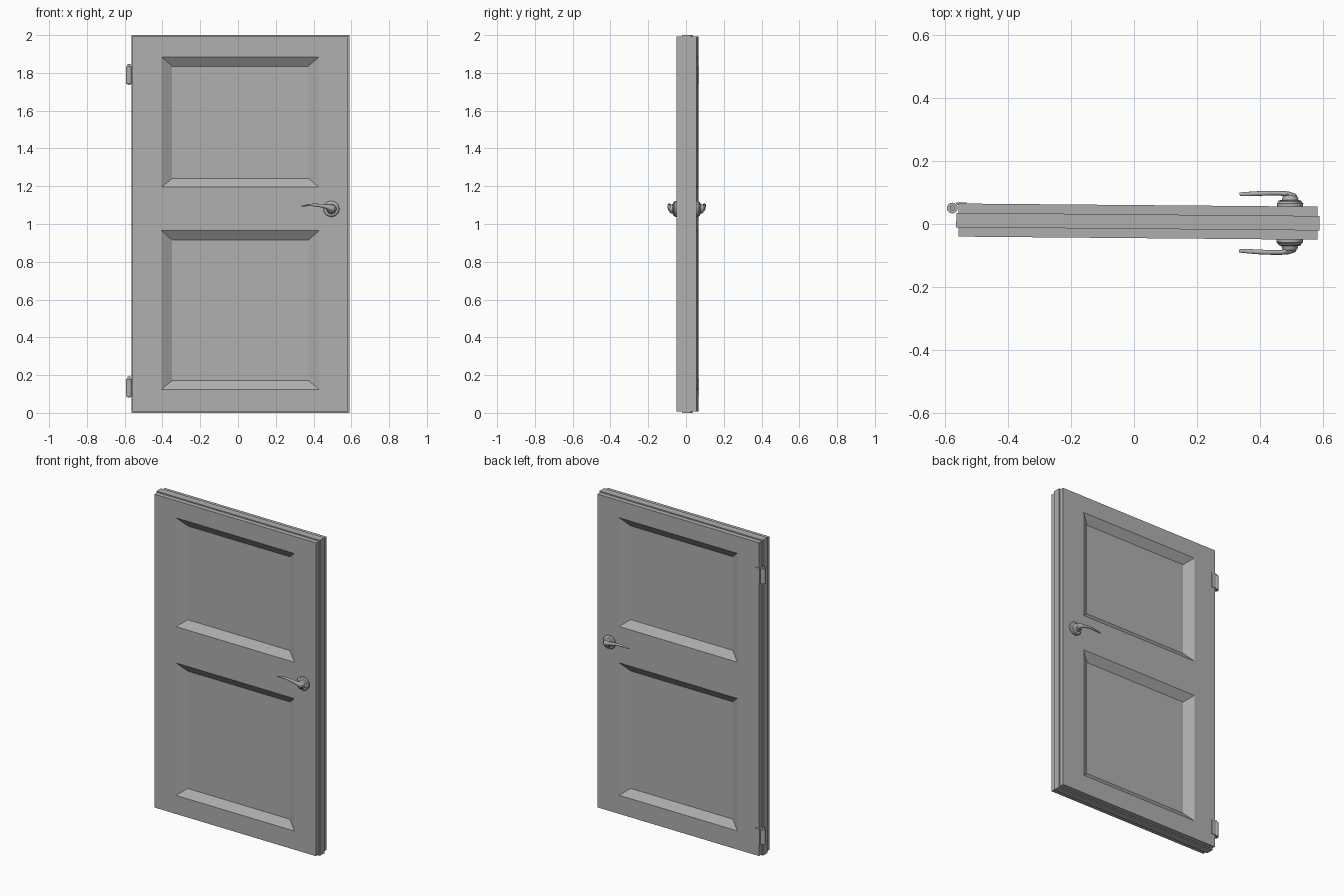
import bpy, bmesh, math
from mathutils import Matrix, Vector

if "Cube" in bpy.data.objects:
    bpy.data.objects.remove(bpy.data.objects["Cube"])

# Whole door sits slightly turned about z
PLACE = Matrix.Translation((0.0125, 0.0075, 0)) @ Matrix.Rotation(math.radians(-0.5), 4, 'Z')

# Mid-grey paint
PAINT = bpy.data.materials.new("grey_paint")
PAINT.diffuse_color = (0.43, 0.43, 0.43, 1)
PAINT.use_nodes = True
PAINT.node_tree.nodes["Principled BSDF"].inputs["Base Color"].default_value = PAINT.diffuse_color


def finish(bm, name, smooth=False):
    bmesh.ops.remove_doubles(bm, verts=bm.verts, dist=1e-5)
    bmesh.ops.recalc_face_normals(bm, faces=bm.faces)
    bm.transform(PLACE)
    me = bpy.data.meshes.new(name)
    bm.to_mesh(me)
    bm.free()
    me.materials.append(PAINT)
    ob = bpy.data.objects.new(name, me)
    bpy.context.collection.objects.link(ob)
    if smooth:
        bpy.context.view_layer.objects.active = ob
        ob.select_set(True)
        bpy.ops.object.shade_smooth_by_angle(angle=math.radians(35))
        ob.select_set(False)
    return ob


def loft(bm, rings):
    loops = [[bm.verts.new(p) for p in r] for r in rings]
    n = len(loops[0])
    for a, b in zip(loops, loops[1:]):
        for i in range(n):
            bm.faces.new((a[i], a[(i + 1) % n], b[(i + 1) % n], b[i]))
    bm.faces.new(loops[0][::-1])
    bm.faces.new(loops[-1])


# Door leaf: panelled faces joined by a stepped edge with a central tongue
W, T, STEP, TONGUE, DEPTH = 0.57, 0.0525, 0.007, 0.023, 0.035
xs = [-W, -0.4175, 0.4175, W]
zs = [STEP, 0.125, 0.965, 1.195, 1.885, 2 - STEP]


def door_face(bm, side):
    y, yi = side * T, side * (T - DEPTH)
    for i in range(3):
        for j in range(5):
            x0, x1, z0, z1 = xs[i], xs[i + 1], zs[j], zs[j + 1]
            out = [bm.verts.new(p) for p in ((x0, y, z0), (x1, y, z0), (x1, y, z1), (x0, y, z1))]
            if i == 1 and j in (1, 3):
                x0, x1, z0, z1 = x0 + 0.057, x1 - 0.057, z0 + 0.046, z1 - 0.05
                inn = [bm.verts.new(p) for p in ((x0, yi, z0), (x1, yi, z0), (x1, yi, z1), (x0, yi, z1))]
                bm.faces.new(inn)
                for k in range(4):
                    m = (k + 1) % 4
                    bm.faces.new((out[k], out[m], inn[m], inn[k]))
            else:
                bm.faces.new(out)


bm = bmesh.new()
door_face(bm, -1)
bmesh.ops.remove_doubles(bm, verts=bm.verts, dist=1e-5)
edges = [e for e in bm.edges if e.is_boundary]
for y, grow in ((-TONGUE, 0), (-TONGUE, STEP), (TONGUE, 0), (TONGUE, -STEP), (T, 0)):
    geom = bmesh.ops.extrude_edge_only(bm, edges=edges)['geom']
    for v in (g for g in geom if isinstance(g, bmesh.types.BMVert)):
        if abs(v.co.x) > 0.5:
            v.co.x += grow if v.co.x > 0 else -grow
        if v.co.z < 0.05 or v.co.z > 1.95:
            v.co.z += grow if v.co.z > 1 else -grow
        v.co.y = y
    edges = [g for g in geom if isinstance(g, bmesh.types.BMEdge)]
door_face(bm, 1)
finish(bm, "door_leaf")

# Handles: stepped rose and a tapering curved lever on each side
HX, HZ, N = 0.4825, 1.08, 32
ROSE = [(0.042, -0.01), (0.042, 0.009), (0.036, 0.015), (0.036, 0.018), (0.026, 0.021),
        (0.022, 0.034), (0.018, 0.037)]
# lever stations: x from hub, distance from face, z from hub, half thickness, half height
LEVER = [(0.014, 0.020, 0.0, 0.014, 0.016), (0.010, 0.031, 0.001, 0.012, 0.017),
         (-0.008, 0.039, 0.006, 0.009, 0.016), (-0.03, 0.0415, 0.013, 0.0075, 0.011),
         (-0.06, 0.0415, 0.018, 0.0075, 0.009), (-0.095, 0.0405, 0.021, 0.0075, 0.007),
         (-0.13, 0.0385, 0.019, 0.007, 0.005), (-0.16, 0.037, 0.014, 0.006, 0.002)]

for label, side in (("front", -1), ("back", 1)):
    bm = bmesh.new()
    ang = [2 * math.pi * k / N for k in range(N)]
    loft(bm, [[(HX + r * math.cos(a), side * (T + d), HZ + r * math.sin(a)) for a in ang]
              for r, d in ROSE])
    finish(bm, label + "_handle_rose", True)

    bm = bmesh.new()
    rings = []
    for i, (x, d, z, rt, rh) in enumerate(LEVER):
        p, q = LEVER[max(i - 1, 0)], LEVER[min(i + 1, len(LEVER) - 1)]
        t = Vector((q[0] - p[0], q[1] - p[1])).normalized()
        ring = []
        for k in range(16):
            a = 2 * math.pi * k / 16
            c, s = rt * math.cos(a), rh * math.sin(a)
            ring.append((HX + x - t.y * c, side * (T + d + t.x * c), HZ + z + s))
        rings.append(ring)
    loft(bm, rings)
    finish(bm, label + "_handle_lever", True)


# Hinges: knuckle with pin cap, and a leaf wrapping the back edge
def cyl(bm, x, y, z0, z1, r):
    bmesh.ops.create_cone(bm, cap_ends=True, segments=20, radius1=r, radius2=r, depth=z1 - z0,
                          matrix=Matrix.Translation((x, y, (z0 + z1) / 2)))


def box(bm, x0, x1, y0, y1, z0, z1):
    m = Matrix.Translation(((x0 + x1) / 2, (y0 + y1) / 2, (z0 + z1) / 2))
    bmesh.ops.create_cube(bm, size=1, matrix=m @ Matrix.Diagonal((x1 - x0, y1 - y0, z1 - z0, 1)))


for label, z in (("lower", 0.087), ("upper", 1.74)):
    bm = bmesh.new()
    kx, ky = -0.59, 0.038
    cyl(bm, kx, ky, z, z + 0.093, 0.017)
    cyl(bm, kx, ky, z - 0.005, z + 0.106, 0.008)
    finish(bm, label + "_hinge_knuckle", True)
    bm = bmesh.new()
    box(bm, kx + 0.012, -0.545, 0.048, 0.056, z, z + 0.093)
    finish(bm, label + "_hinge_leaf")
